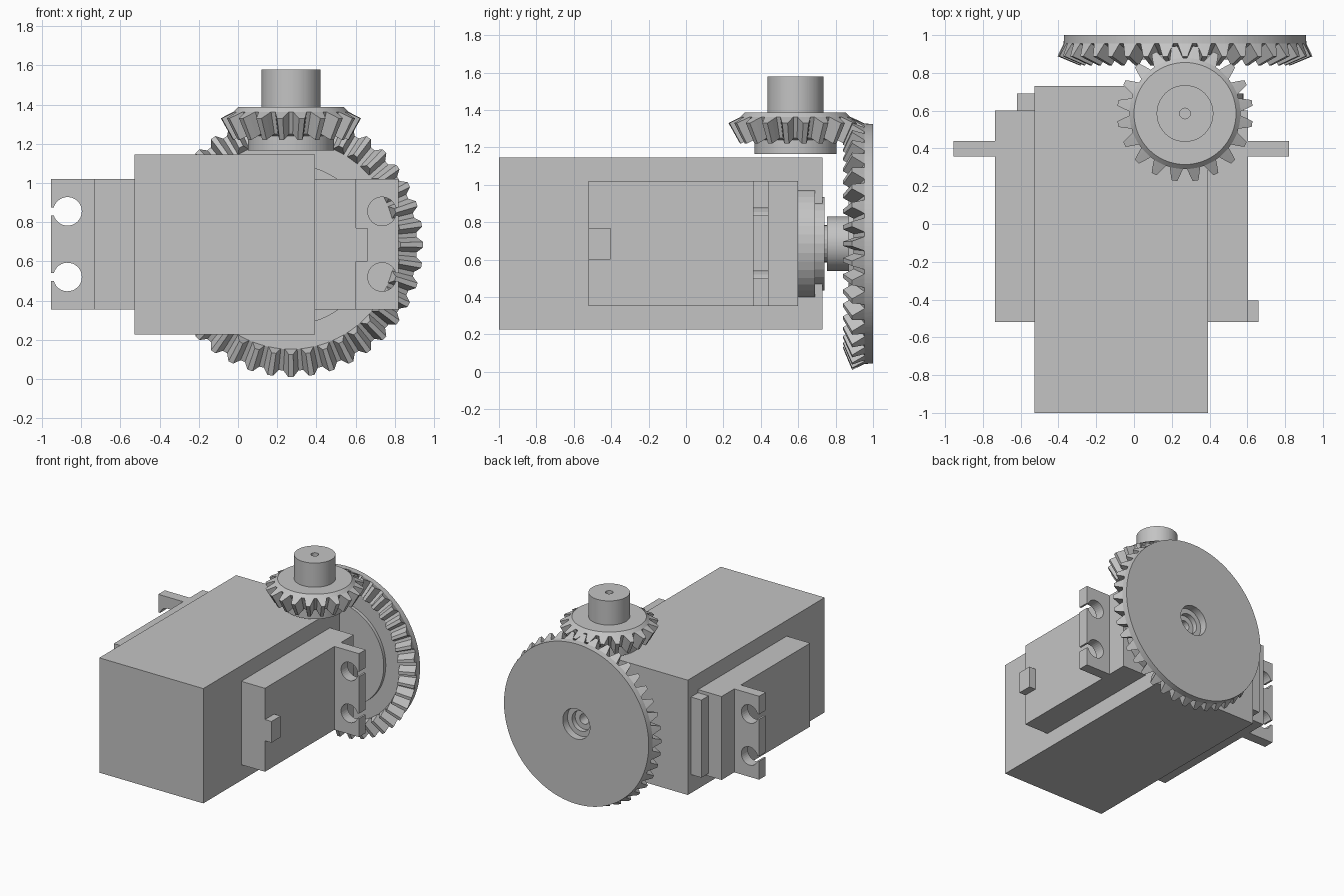
import bpy, bmesh, math

if "Cube" in bpy.data.objects:
    bpy.data.objects.remove(bpy.data.objects["Cube"])

GX, GZ, PY = 0.27, 0.685, 0.585      # shared gear axis positions

mat = bpy.data.materials.new("light grey")
mat.diffuse_color = (0.55, 0.55, 0.55, 1)
mat.use_nodes = True
mat.node_tree.nodes["Principled BSDF"].inputs["Base Color"].default_value = mat.diffuse_color


def finish(bm, name):
    bmesh.ops.remove_doubles(bm, verts=bm.verts, dist=1e-5)
    bmesh.ops.recalc_face_normals(bm, faces=bm.faces)
    me = bpy.data.meshes.new(name)
    bm.to_mesh(me)
    bm.free()
    me.materials.append(mat)
    ob = bpy.data.objects.new(name, me)
    bpy.context.collection.objects.link(ob)
    return ob


def box(name, x0, x1, y0, y1, z0, z1):
    bm = bmesh.new()
    bmesh.ops.create_cube(bm, size=1)
    for v in bm.verts:
        v.co = ((x0 + x1) / 2 + v.co.x * (x1 - x0),
                (y0 + y1) / 2 + v.co.y * (y1 - y0),
                (z0 + z1) / 2 + v.co.z * (z1 - z0))
    return finish(bm, name)


def plate(name, outline, y0, y1):
    """Extrude an outline of (x, z) points along y."""
    bm = bmesh.new()
    face = bm.faces.new([bm.verts.new((x, y0, z)) for x, z in outline])
    new = bmesh.ops.extrude_face_region(bm, geom=[face])["geom"]
    for v in new:
        if isinstance(v, bmesh.types.BMVert):
            v.co.y = y1
    return finish(bm, name)


def arc(cx, cz, r, a0, a1, n):
    return [(cx + r * math.cos(a0 + (a1 - a0) * i / n),
             cz + r * math.sin(a0 + (a1 - a0) * i / n)) for i in range(n + 1)]


# angular position within one tooth pitch, and how far up the tooth it lies
TOOTH = [(-0.5, 0), (-0.38, 0), (-0.25, 0.5), (-0.13, 1),
         (0.13, 1), (0.25, 0.5), (0.38, 0)]


def bevel_gear(name, teeth, phase, rings, place):
    """Lathe of rings (r, h) or (root_r, root_h, tip_r, tip_h), capped at both ends."""
    bm = bmesh.new()
    loops = []
    for ring in rings:
        r0, h0, r1, h1 = ring if len(ring) == 4 else ring * 2
        loop = []
        for i in range(teeth):
            for f, t in TOOTH:
                a = 2 * math.pi * (i + f + phase) / teeth
                loop.append(bm.verts.new(place(a, r0 + (r1 - r0) * t, h0 + (h1 - h0) * t)))
        loops.append(loop)
    n = len(loops[0])
    for a, b in zip(loops, loops[1:]):
        for i in range(n):
            j = (i + 1) % n
            bm.faces.new((a[i], a[j], b[j], b[i]))
    bm.faces.new(loops[0])
    bm.faces.new(loops[-1])
    bmesh.ops.dissolve_degenerate(bm, dist=1e-5, edges=bm.edges)
    return finish(bm, name)


# large bevel gear, axis along y, with stepped bore in the back and hub in front
bevel_gear("large_bevel_gear", 40, 0,
           [(0.04, 0.82), (0.04, 0.90), (0.08, 0.90), (0.08, 0.94), (0.12, 0.94),
            (0.12, 1.0), (0.64, 1.0), (0.643, 0.955),
            (0.643, 0.955, 0.675, 0.888), (0.533, 0.896, 0.56, 0.84),
            (0.533, 0.896), (0.515, 0.896), (0.41, 0.896), (0.41, 0.87),
            (0.145, 0.87), (0.145, 0.755)],
           lambda a, r, h: (GX + r * math.sin(a), h, GZ + r * math.cos(a)))

# small bevel gear, axis along z, with shaft on top and collar below
bevel_gear("small_bevel_gear", 20, 0.5,
           [(0.028, 1.45), (0.028, 1.58), (0.15, 1.58), (0.15, 1.387), (0.27, 1.387),
            (0.294, 1.363), (0.294, 1.363, 0.36, 1.33), (0.244, 1.25, 0.298, 1.22),
            (0.244, 1.25), (0.22, 1.24), (0.22, 1.165)],
           lambda a, r, h: (GX + r * math.sin(a), PY + r * math.cos(a), h))

# motor housing and actuator body
box("outer_housing", -0.527, 0.393, -1.0, 0.73, 0.227, 1.145)
box("actuator_body", -0.735, 0.603, -0.52, 0.60, 0.353, 1.02)
box("cable_outlet", 0.59, 0.66, -0.52, -0.405, 0.60, 0.77)

# raised gearbox cover: straight at the left, round about the output axis
plate("gearbox_cover", [(-0.62, 0.375), (-0.62, 0.995)]
      + arc(GX, GZ, 0.31, math.pi / 2, -math.pi / 2, 20), 0.59, 0.69)
plate("output_collar", arc(GX, GZ, 0.25, 0, 2 * math.pi, 32)[:-1], 0.68, 0.74)
plate("output_shaft", arc(GX, GZ, 0.10, 0, 2 * math.pi, 24)[:-1], 0.73, 0.78)

# mounting ears with slotted screw holes, mirrored about the actuator centre
CX, HOLE, SLOT = -0.0675, 0.073, 0.02
gap = math.asin(SLOT / HOLE)
ear = [(0.6, 0.353), (0.8875, 0.353)]
for zc in (0.52, 0.855):
    ear += [(0.8875, zc - SLOT)]
    ear += arc(0.8025, zc, HOLE, -gap, gap - 2 * math.pi, 28)
    ear += [(0.8875, zc + SLOT)]
ear += [(0.8875, 1.02), (0.6, 1.02)]
for side, s in (("right", 1), ("left", -1)):
    plate("mounting_ear_" + side, [(CX + s * x, z) for x, z in ear], 0.357, 0.44)
